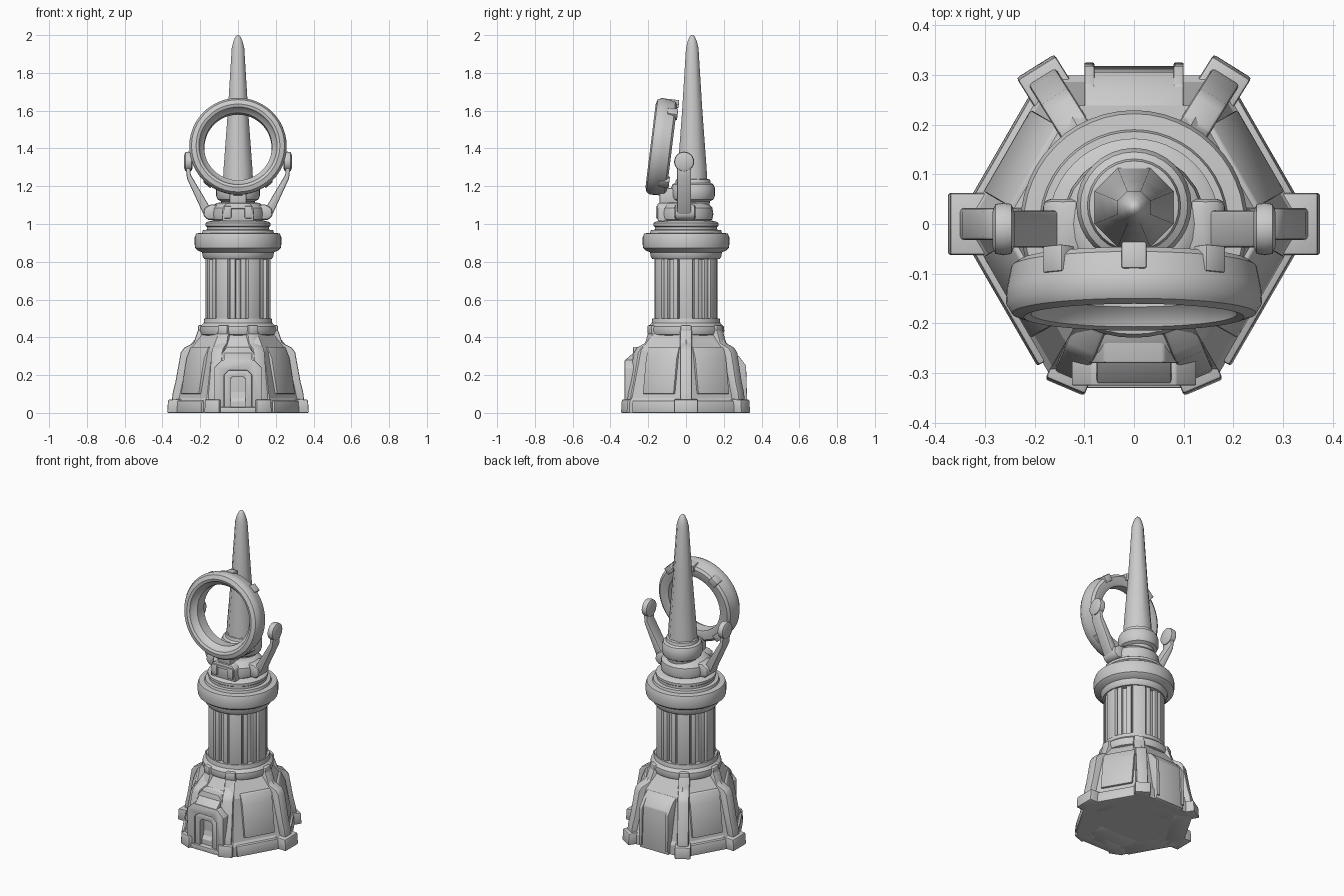
import bpy, bmesh
from math import pi, sin, cos, radians
from mathutils import Matrix, Vector

if "Cube" in bpy.data.objects:
    bpy.data.objects.remove(bpy.data.objects["Cube"])


def finish(name, bm, bevel=0.0, angle=35):
    bmesh.ops.recalc_face_normals(bm, faces=bm.faces)
    me = bpy.data.meshes.new(name)
    bm.to_mesh(me)
    bm.free()
    ob = bpy.data.objects.new(name, me)
    bpy.context.collection.objects.link(ob)
    bpy.ops.object.select_all(action='DESELECT')
    ob.select_set(True)
    bpy.context.view_layer.objects.active = ob
    if bevel:
        m = ob.modifiers.new("Bevel", 'BEVEL')
        m.width = bevel
        m.segments = 2
        m.limit_method = 'ANGLE'
        bpy.ops.object.modifier_apply(modifier=m.name)
    bpy.ops.object.shade_smooth_by_angle(angle=radians(angle))
    return ob


def lathe(name, prof, n=48, mat=Matrix(), closed=False, angle=35, phase=0.0):
    """Revolve (radius, z) points about local z."""
    bm = bmesh.new()
    rings = [[bm.verts.new(mat @ Vector((r * cos(phase + 2 * pi * i / n), r * sin(phase + 2 * pi * i / n), z)))
              for i in range(n)] for r, z in prof]
    pairs = list(zip(rings, rings[1:]))
    if closed:
        pairs.append((rings[-1], rings[0]))
    else:
        bm.faces.new(rings[0][::-1])
        bm.faces.new(rings[-1])
    for a, b in pairs:
        for i in range(n):
            j = (i + 1) % n
            bm.faces.new((a[i], a[j], b[j], b[i]))
    return finish(name, bm, angle=angle)


def plate(name, pts, width, mat=Matrix(), bevel=0.005):
    """Extrude an (x, z) outline along y, centred on local y = 0."""
    bm = bmesh.new()
    a, b = [[bm.verts.new(mat @ Vector((x, s * width / 2, z))) for x, z in pts] for s in (-1, 1)]
    bm.faces.new(a)
    bm.faces.new(b[::-1])
    n = len(pts)
    for i in range(n):
        j = (i + 1) % n
        bm.faces.new((a[i], b[i], b[j], a[j]))
    return finish(name, bm, bevel)


def rect(x0, x1, z0, z1):
    return [(x0, z0), (x1, z0), (x1, z1), (x0, z1)]


def turn(deg):
    return Matrix.Rotation(radians(deg), 4, 'Z')


def move(x, y, z):
    return Matrix.Translation((x, y, z))


# Hexagonal base
lathe("base", [(.345, 0), (.345, .06), (.33, .08), (.275, .33), (.205, .42)], 6, angle=20)

# Corner ribs with feet and knobs
rib = [(.2, .03), (.355, .03), (.345, .11), (.332, .16), (.303, .32), (.285, .345),
       (.235, .37), (.212, .44), (.15, .44)]
for deg, k, w in ((0, 1, .125), (180, 1, .125), (58, 1, .09), (122, 1, .09), (-67, .955, .085), (-113, .955, .085)):
    m = turn(deg)
    plate("corner_rib", [(r * k, z) for r, z in rib], .065, m, .008)
    plate("rib_foot", [(.27 * k, 0), (.375 * k, 0), (.37 * k, .07), (.27 * k, .075)], w, m, .006)
    plate("rib_knob", rect(.17, .213, .415, .465), .06, m, .01)

# Raised wall panels on the diagonal and back faces
for deg in (30, 150, -30, -150):
    plate("wall_panel", [(.2, .1), (.296, .1), (.262, .29), (.235, .35), (.19, .35)], .19, turn(deg))
    plate("wall_skirt", [(.2, .0), (.312, .0), (.308, .065), (.2, .08)], .3, turn(deg))
plate("back_panel", [(.15, 0), (.318, 0), (.306, .26), (.27, .31), (.17, .37)], .2, turn(90))
for s in (-1, 1):
    plate("back_fin", [(.2, .02), (.325, .02), (.318, .25), (.28, .30), (.2, .33)], .02,
          turn(90) @ move(0, .09 * s, 0), .003)

# Front entrance: block, stepped surround, door frame and door
block = [(-.135, 0), (.135, 0), (.13, .14), (.095, .3), (.06, .35), (-.06, .35), (-.095, .3), (-.13, .14)]
plate("entrance_block", block, .15, move(0, -.205, 0))
plate("entrance_roof", [(.15, .25), (.318, .25), (.322, .28), (.24, .35), (.15, .37)], .15, turn(-90))


def arch(xo, zo, xi, zi, c):
    right = [(xi, 0), (xo, 0), (xo, zo - c), (xo - c, zo)]
    inner = [(xi, zi - c * .6), (xi - c * .6, zi)]
    return right + [(-x, z) for x, z in right[::-1]] + [(-x, z) for x, z in inner] + inner[::-1]


plate("entrance_surround", arch(.125, .28, .073, .225, .04), .06, move(0, -.295, 0), .003)
plate("door_frame", arch(.073, .225, .04, .19, .02), .06, move(0, -.287, 0), .003)
plate("door_step", rect(-.1, .1, 0, .03), .1, move(0, -.28, 0), .003)

# Column core, flutes and mouldings
lathe("column_core", [(.15, .4), (.15, .86)], 24)
for i in range(6):
    plate("wide_pilaster", rect(.1, .172, .43, .86), .075, turn(60 * i), .008)
    for d in (-10, 10):
        plate("narrow_pilaster", rect(.1, .168, .43, .86), .03, turn(60 * i + 30 + d), .007)
lathe("column_foot", [(.17, .405), (.196, .415), (.203, .435), (.2, .458), (.182, .475), (.178, .5), (.14, .5)])
lathe("column_capital", [(.14, .81), (.178, .815), (.188, .83), (.19, .85), (.212, .86), (.226, .872),
                         (.229, .89), (.229, .93), (.222, .95), (.19, .953), (.186, .968), (.165, .97),
                         (.165, .985), (.172, .99), (.172, 1.005), (.162, 1.012), (.13, 1.02)])

# Hub that carries the arms and spire
lathe("hub", [(.12, 1.01), (.14, 1.025), (.145, 1.05), (.14, 1.085), (.115, 1.11), (.09, 1.115)], 24)
plate("hub_front", [(-.085, 1.015), (.085, 1.015), (.08, 1.09), (.06, 1.11), (-.06, 1.11), (-.08, 1.09)],
      .1, move(0, -.1, 0), .006)
for s in (-1, 1):
    plate("hub_front_trim", rect(s * .055 - .02, s * .055 + .02, 1.03, 1.095), .03, move(0, -.145, 0))
plate("hub_front_lip", rect(-.04, .04, 1.08, 1.095), .03, move(0, -.143, 0), .003)

# Side arms with round ends
for s in (-1, 1):
    arm_root = [(.08, 1.025), (.16, 1.02), (.185, 1.045), (.18, 1.085), (.145, 1.105), (.08, 1.1)]
    plate("arm_root", [(x * s, z) for x, z in arm_root], .11, move(0, -.005, 0), .015)
    arm = [(.13, 1.04), (.165, 1.03), (.187, 1.06), (.27, 1.24), (.28, 1.33), (.253, 1.33), (.25, 1.26), (.155, 1.1)]
    plate("arm", [(x * s, z) for x, z in arm], .075, move(0, -.01, 0), .008)
    lathe("arm_disc", [(.035, -.022), (.05, -.016), (.053, 0), (.05, .016), (.035, .022)], 24,
          move(.263 * s, -.01, 1.33) @ Matrix.Rotation(pi / 2, 4, 'Y'))

# Eight-sided spire on a round collar
lathe("spire_collar", [(.085, 1.09), (.09, 1.12), (.108, 1.13), (.116, 1.15), (.116, 1.19), (.108, 1.21),
                       (.094, 1.218), (.09, 1.235), (.07, 1.24)], 32, move(0, .037, 0))
lathe("spire", [(.088, 1.2), (.082, 1.3), (.058, 1.6), (.036, 1.93), (.027, 1.965), (.016, 1.99), (.006, 2.0)],
      8, move(0, .033, 0), angle=50, phase=pi / 8)

# Tilted ring with clasps
tilt = move(0, -.13, 1.408) @ Matrix.Rotation(radians(83), 4, 'X')
lathe("ring", [(.178, -.05), (.19, -.056), (.232, -.056), (.247, -.045), (.256, 0), (.258, .03),
               (.246, .05), (.222, .058), (.207, .052), (.202, .035), (.18, .015)], 48, tilt, True)
for deg in (90, 50, 130, 230, 270, 310):
    plate("ring_clasp", rect(.215, .257, -.064, -.01), .05, tilt @ turn(deg), .004)

# Bracket joining ring and collar
plate("ring_bracket", rect(-.045, .045, 1.1, 1.19), .12, move(0, -.08, 0), .01)
